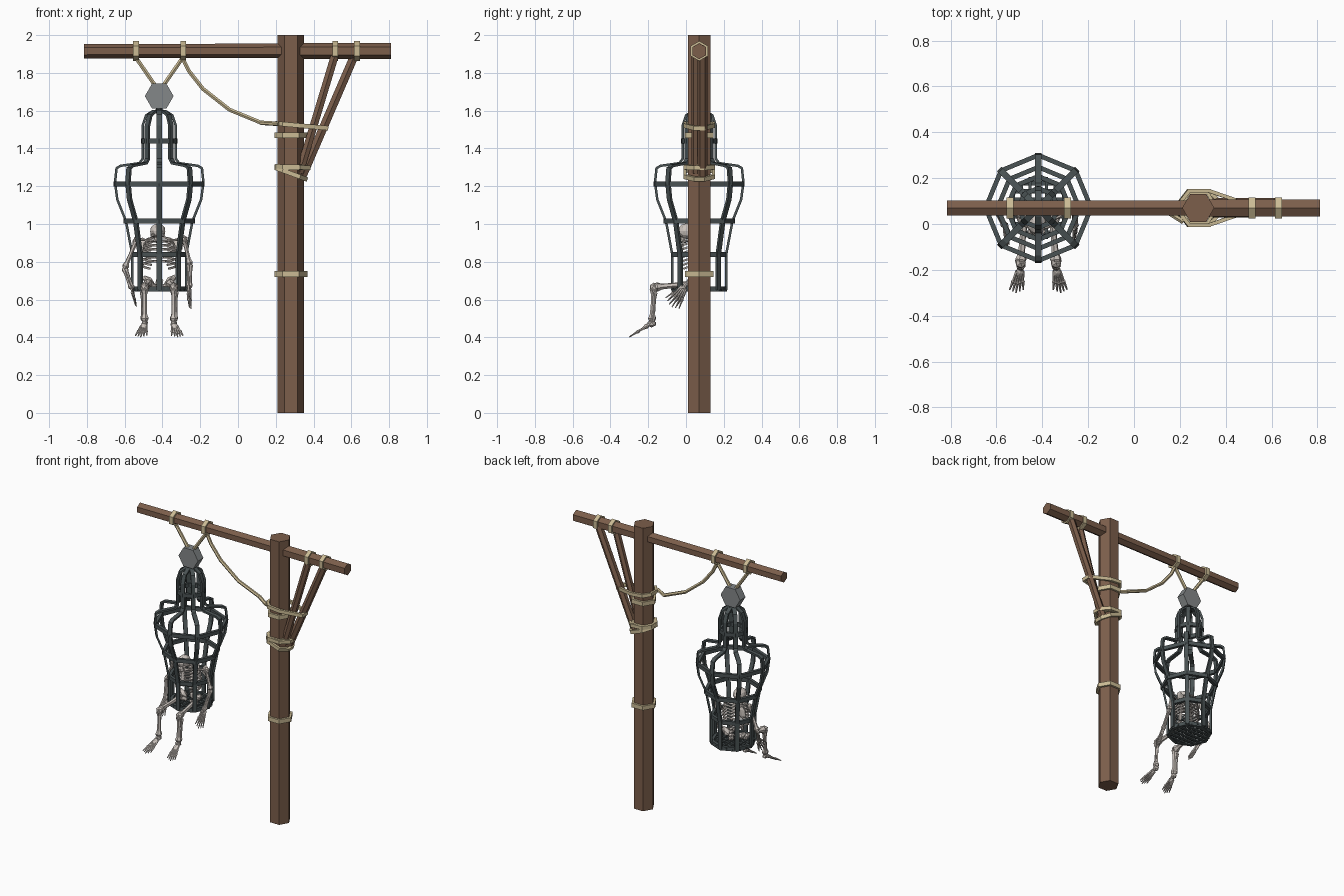
import bpy, bmesh, math
from mathutils import Vector, Matrix

if "Cube" in bpy.data.objects:
    bpy.data.objects.remove(bpy.data.objects["Cube"])


def material(name, rgb):
    m = bpy.data.materials.new(name)
    m.use_nodes = True
    m.diffuse_color = (*rgb, 1)
    m.node_tree.nodes["Principled BSDF"].inputs["Base Color"].default_value = (*rgb, 1)
    return m


WOOD = material("brown wood", (0.20, 0.112, 0.07))
ROPE = material("tan rope", (0.60, 0.50, 0.30))
IRON = material("dark iron", (0.068, 0.085, 0.088))
STEEL = material("grey steel", (0.23, 0.245, 0.25))
BONE = material("pale bone", (0.60, 0.55, 0.51))

CX, CY = -0.417, 0.07   # cage axis
PX = 0.28               # post axis


def ngon(r, n=6):
    return [(r * math.cos(i * math.tau / n), r * math.sin(i * math.tau / n)) for i in range(n)]


def rect(w, t):
    return [(w / 2, t / 2), (-w / 2, t / 2), (-w / 2, -t / 2), (w / 2, -t / 2)]


def sweep(bm, path, section, side=None, closed=False, scale=None):
    """Sweep a section along a planar path whose plane normal is side."""
    pts = [Vector(p) for p in path]
    n = len(pts)
    side = Vector(side).normalized() if side else (pts[-1] - pts[0]).orthogonal().normalized()
    rings = []
    for i, p in enumerate(pts):
        d1 = (p - pts[i - 1]).normalized() if closed or i else Vector()
        d2 = (pts[(i + 1) % n] - p).normalized() if closed or i < n - 1 else Vector()
        t = (d1 + d2).normalized()
        nrm = t.cross(side).normalized()
        miter = 1 / max(0.6, t.dot(d2 if d2.length else d1))
        k = scale[i] if scale else 1
        rings.append([bm.verts.new(p + side * u * k + nrm * v * k * miter) for u, v in section])
    m = len(section)
    for i in range(n if closed else n - 1):
        a, b = rings[i], rings[(i + 1) % n]
        for j in range(m):
            bm.faces.new((a[j], a[(j + 1) % m], b[(j + 1) % m], b[j]))
    if not closed:
        bm.faces.new(rings[0])
        bm.faces.new(rings[-1])


def finish(name, bm, mat):
    bmesh.ops.recalc_face_normals(bm, faces=bm.faces)
    me = bpy.data.meshes.new(name)
    bm.to_mesh(me)
    bm.free()
    me.materials.append(mat)
    ob = bpy.data.objects.new(name, me)
    bpy.context.collection.objects.link(ob)
    return ob


def part(name, mat, *args, **kw):
    bm = bmesh.new()
    sweep(bm, *args, **kw)
    return finish(name, bm, mat)


def blob(bm, centre, size, detail=1, tilt=0, axis='Y'):
    mat = Matrix.Translation(centre) @ Matrix.Rotation(tilt, 4, axis) @ Matrix.Diagonal((*size, 1))
    bmesh.ops.create_icosphere(bm, subdivisions=detail, radius=1, matrix=mat)


def bone(bm, a, b, r):
    a, b = Vector(a), Vector(b)
    steps = (0, 0.08, 0.2, 0.5, 0.8, 0.92, 1)
    sweep(bm, [a.lerp(b, f) for f in steps], ngon(r),
          scale=(1.1, 1.6, 1, 0.85, 1, 1.6, 1.1))


def digits(bm, base, tip, across, spread, r):
    """Five fanned fingers or toes, each in two tapering segments."""
    base, tip, across = Vector(base), Vector(tip), Vector(across)
    for i in range(-2, 3):
        a = base + across * i * spread * 0.4
        b = tip + across * i * spread + (base - tip) * abs(i) * 0.07
        sweep(bm, [a, a.lerp(b, 0.5), a.lerp(b, 0.55), a.lerp(b, 0.62), b], ngon(r, 5),
              scale=(1.2, 0.8, 1.3, 0.9, 0.45))


# Timber frame
part("post", WOOD, [(PX, CY, 0), (PX, CY, 2)], ngon(0.07), side=(1, 0, 0))
part("long_beam", WOOD, [(-0.815, CY, 1.915), (PX, CY, 1.917)], ngon(0.038), side=(0, 0, 1))
part("short_beam", WOOD, [(PX, CY, 1.917), (0.81, CY, 1.915)], ngon(0.042), side=(0, 0, 1))
part("outer_brace", WOOD, [(0.335, 0.088, 1.24), (0.62, 0.088, 1.90)], ngon(0.026), side=(0, 1, 0))
part("inner_brace", WOOD, [(0.325, 0.052, 1.27), (0.515, 0.052, 1.90)], ngon(0.024), side=(0, 1, 0))

# Rope lashings around the beam and the post
for i, x in enumerate((-0.54, -0.29, 0.515, 0.63)):
    loop = [(x, CY + v, 1.916 + u) for u, v in ngon(0.046)]
    part(f"beam_lashing_{i}", ROPE, loop, rect(0.03, 0.012), side=(1, 0, 0), closed=True)
for i, z in enumerate((0.735, 1.30, 1.47)):
    loop = [(PX + u, CY + v, z) for u, v in ngon(0.079)]
    part(f"post_lashing_{i}", ROPE, loop, rect(0.03, 0.014), side=(0, 0, 1), closed=True)

# Teardrop loops that tie the braces to the post
for i, (x1, z0, z1) in enumerate(((0.47, 1.532, 1.508), (0.375, 1.305, 1.298), (0.36, 1.295, 1.238))):
    slope = (z1 - z0) / (x1 - 0.205)
    half = [(0.205, 0.03), (0.24, 0.075), (0.325, 0.075), (x1, 0.025)]
    outline = half + [(x, -y) for x, y in reversed(half)]
    loop = [(x, CY + y, z0 + slope * (x - 0.205)) for x, y in outline]
    part(f"brace_loop_{i}", ROPE, loop, rect(0.024, 0.016), side=(-slope, 0, 1), closed=True)

# Hanging ropes
slack = [(-0.295, 1.88), (-0.26, 1.81), (-0.185, 1.715), (-0.045, 1.605),
         (0.125, 1.535), (0.22, 1.528), (0.30, 1.52)]
part("slack_rope", ROPE, [(x, CY if x < 0.2 else 0.0, z) for x, z in slack[:5]],
     ngon(0.012), side=(0, 1, 0))
part("slack_rope_end", ROPE, [(0.12, CY, 1.536), (0.215, 0.01, 1.53)], ngon(0.012))
for name, x0, x1 in (("left_hanger", -0.54, -0.44), ("right_hanger", -0.293, -0.394)):
    part(name, ROPE, [(x0, CY, 1.88), (x1, CY, 1.735)], ngon(0.012), side=(0, 1, 0))

# Hexagonal weight block that carries the cage
part("hanger_block", STEEL, [(CX, CY - 0.03, 1.677), (CX, CY + 0.03, 1.677)],
     ngon(0.076), side=(1, 0, 0))

# Cage: eight bent bars, hoops and a slatted floor
profile = [(0.143, 0.65), (0.143, 0.84), (0.176, 1.015), (0.222, 1.13), (0.234, 1.22),
           (0.226, 1.295), (0.205, 1.308), (0.105, 1.322), (0.088, 1.345), (0.088, 1.52),
           (0.07, 1.575), (0.035, 1.597), (0.0, 1.60)]
bm = bmesh.new()
for i in range(8):
    c, s = math.cos(i * math.pi / 4), math.sin(i * math.pi / 4)
    sweep(bm, [(CX + r * c, CY + r * s, z) for r, z in profile], rect(0.028, 0.013), side=(-s, c, 0))
finish("cage_bars", bm, IRON)
bm = bmesh.new()
for r, z in ((0.136, 0.655), (0.138, 0.838), (0.178, 1.015), (0.23, 1.212), (0.086, 1.44)):
    sweep(bm, [(CX + u, CY + v, z) for u, v in ngon(r, 8)], rect(0.027, 0.02),
          side=(0, 0, 1), closed=True)
finish("cage_hoops", bm, IRON)
bm = bmesh.new()
for i in range(-3, 4):
    y = i * 0.036
    w = min(0.135, 0.186 - abs(y))
    sweep(bm, [(CX - w, CY + y, 0.65), (CX + w, CY + y, 0.65)], rect(0.02, 0.01), side=(0, 1, 0))
    sweep(bm, [(CX + y, CY - w, 0.658), (CX + y, CY + w, 0.658)], rect(0.012, 0.01), side=(1, 0, 0))
finish("cage_floor", bm, IRON)
part("cage_eye", IRON, [(CX, CY, 1.585), (CX, CY, 1.625)], ngon(0.018))

# Skull with jaw and cheekbones
bm = bmesh.new()
blob(bm, (-0.425, 0.005, 0.962), (0.042, 0.052, 0.042), 2)
blob(bm, (-0.425, -0.03, 0.918), (0.026, 0.026, 0.022))
for s in (-1, 1):
    blob(bm, (-0.425 + s * 0.026, -0.032, 0.94), (0.014, 0.014, 0.01))
finish("skull", bm, BONE)

# Spine, rib cage, breastbone and collar
bm = bmesh.new()
low, high = Vector((CX, 0.10, 0.68)), Vector((CX, 0.06, 0.94))
for i in range(13):
    blob(bm, low.lerp(high, i / 12), (0.015, 0.017, 0.010))
finish("spine", bm, BONE)
bm = bmesh.new()
for i in range(7):
    w, gap = 0.062 + 0.034 * math.sin(0.35 + i * 0.3), 0.12 + 0.11 * max(0, i - 2)
    arc = []
    for k in range(15):
        a = -math.pi / 2 + gap + (math.tau - 2 * gap) * k / 14
        dy = 0.062 * math.sin(a)
        arc.append((CX + w * math.cos(a), 0.04 + dy, 0.908 - i * 0.021 + dy * 0.35))
    sweep(bm, arc, rect(0.010, 0.007), side=(0, -0.35, 1))
sweep(bm, [(CX, -0.015, 0.905), (CX, -0.027, 0.80)], rect(0.024, 0.008), side=(1, 0, 0))
finish("rib_cage", bm, BONE)

# Pelvis
bm = bmesh.new()
for s in (-1, 1):
    blob(bm, (CX + s * 0.058, 0.06, 0.70), (0.042, 0.028, 0.022), 1, s * -0.7)
    blob(bm, (CX + s * 0.035, 0.04, 0.675), (0.03, 0.02, 0.012))
blob(bm, (CX, 0.09, 0.69), (0.024, 0.014, 0.03))
finish("pelvis", bm, BONE)

# Arms and hands
arms = {"right": [(-0.535, 0.05, 0.92), (-0.60, 0.06, 0.765), (-0.562, -0.01, 0.66), (-0.545, -0.09, 0.575)],
        "left": [(-0.285, 0.05, 0.92), (-0.255, 0.06, 0.785), (-0.258, -0.01, 0.665), (-0.258, -0.075, 0.56)]}
for name, (shoulder, elbow, wrist, tip) in arms.items():
    bm = bmesh.new()
    bone(bm, (CX, -0.01, 0.908), shoulder, 0.007)
    blob(bm, (shoulder[0] * 0.75 + CX * 0.25, 0.095, 0.885), (0.032, 0.008, 0.045))
    blob(bm, shoulder, (0.02, 0.02, 0.02))
    bone(bm, shoulder, elbow, 0.012)
    for off in (-0.007, 0.007):
        bone(bm, Vector(elbow) + Vector((off, 0, 0)), Vector(wrist) + Vector((off, 0, 0)), 0.007)
    blob(bm, wrist, (0.012, 0.016, 0.014))
    digits(bm, wrist, tip, (0.25, 0.75, -0.6), 0.019, 0.006)
    finish(name + "_arm", bm, BONE)

# Legs and feet hanging out at the front
for name, s in (("right", -1), ("left", 1)):
    hip, knee = (CX + s * 0.06, 0.04, 0.685), (CX + s * 0.077, -0.17, 0.665)
    ankle, toe = (CX + s * 0.077, -0.18, 0.485), (CX + s * 0.098, -0.30, 0.402)
    bm = bmesh.new()
    bone(bm, hip, knee, 0.016)
    blob(bm, knee, (0.025, 0.025, 0.025))
    bone(bm, knee, ankle, 0.014)
    bone(bm, (knee[0] + s * 0.016, -0.16, 0.645), (ankle[0] + s * 0.013, -0.172, 0.49), 0.006)
    blob(bm, (ankle[0], -0.182, 0.472), (0.02, 0.026, 0.02))
    blob(bm, (ankle[0] + s * 0.004, -0.21, 0.458), (0.02, 0.03, 0.013), 1, 0.6, 'X')
    digits(bm, (ankle[0] + s * 0.004, -0.205, 0.46), toe, (1, 0, 0), 0.015, 0.007)
    finish(name + "_leg", bm, BONE)
